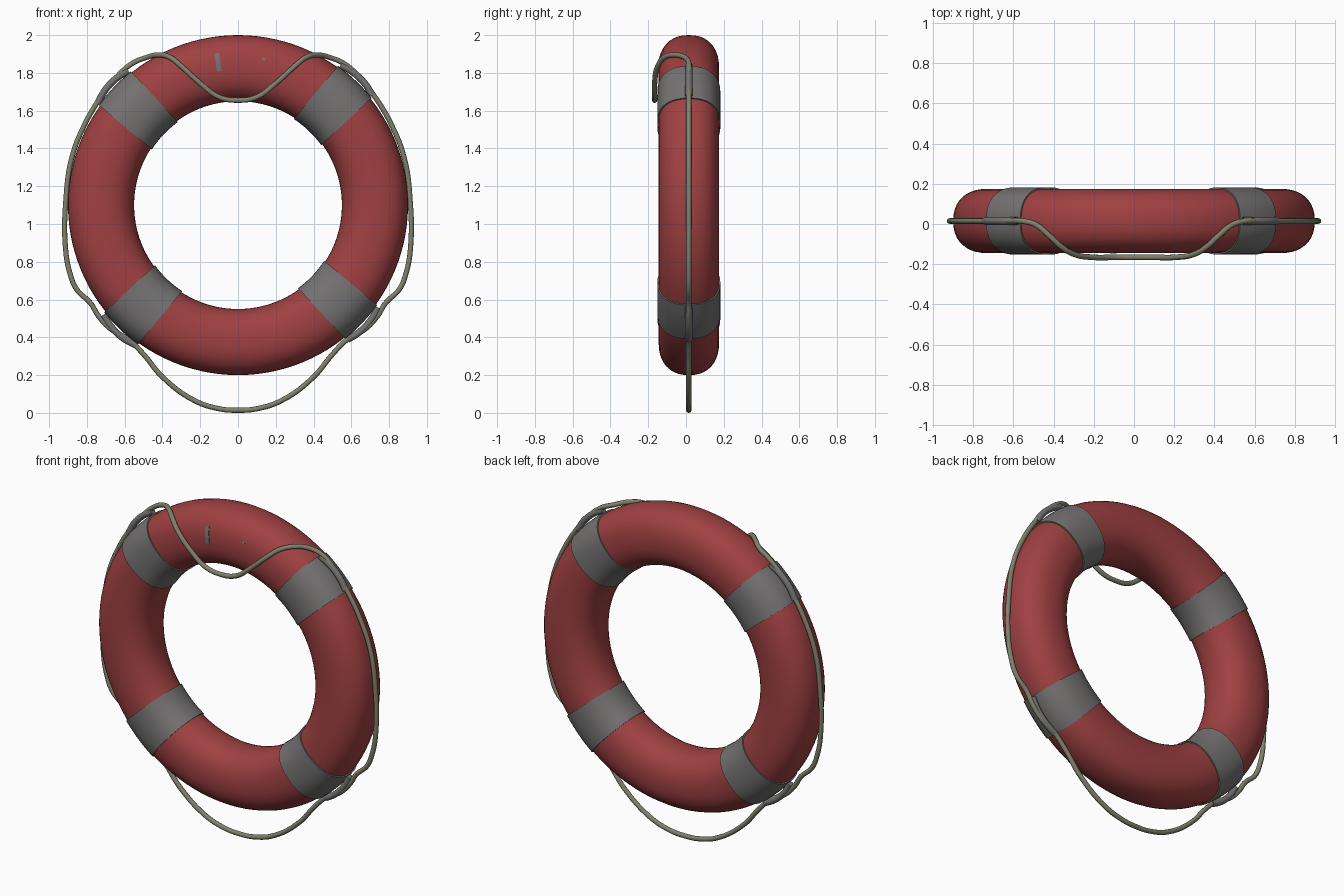
import bpy, bmesh, math
from math import sin, cos, pi, radians

if "Cube" in bpy.data.objects:
    bpy.data.objects.remove(bpy.data.objects["Cube"])

RC, RA, RB = 0.725, 0.175, 0.16      # ring radius, section half sizes
YC, ZC = 0.015, 1.10                 # ring centre


def material(name, col):
    m = bpy.data.materials.new(name)
    m.diffuse_color = (*col, 1)
    m.use_nodes = True
    m.node_tree.nodes["Principled BSDF"].inputs["Base Color"].default_value = m.diffuse_color
    return m


RED = material("red", (0.35, 0.052, 0.054))
GREY = material("grey", (0.175, 0.17, 0.168))
ROPE = material("olive rope", (0.215, 0.22, 0.15))


def power(v):
    return math.copysign(abs(v) ** (2 / 2.3), v)


def section(phi, off=0.0):
    """Rounded section: returns radius from ring axis and y."""
    return RC + (RA + off) * power(cos(phi)), YC + (RB + off) * power(sin(phi))


def finish(ob, mat):
    ob.data.materials.append(mat)
    bpy.ops.object.select_all(action='DESELECT')
    ob.select_set(True)
    bpy.context.view_layer.objects.active = ob
    bpy.ops.object.shade_smooth_by_angle(angle=radians(40))


def sheet(name, mat, rows, close_u, close_v):
    """Quad skin through rows of points."""
    bm = bmesh.new()
    g = [[bm.verts.new(p) for p in row] for row in rows]
    nu, nv = len(g), len(g[0])
    for i in range(nu if close_u else nu - 1):
        for j in range(nv if close_v else nv - 1):
            k, l = (i + 1) % nu, (j + 1) % nv
            bm.faces.new((g[i][j], g[i][l], g[k][l], g[k][j]))
    bmesh.ops.recalc_face_normals(bm, faces=bm.faces)
    # open sheets must face away from the ring's core circle
    f = bm.faces[len(bm.faces) // 2] if not bm.faces.ensure_lookup_table() else None
    c = f.calc_center_median()
    core = c.copy()
    core.y = 0
    core.z -= ZC
    core = core.normalized() * RC
    core.y, core.z = YC, core.z + ZC
    if f.normal.dot(c - core) < 0:
        bmesh.ops.reverse_faces(bm, faces=bm.faces)
    me = bpy.data.meshes.new(name)
    bm.to_mesh(me)
    bm.free()
    ob = bpy.data.objects.new(name, me)
    bpy.context.collection.objects.link(ob)
    finish(ob, mat)
    return ob


def polar(r, a, y):
    return (r * cos(a), y, ZC + r * sin(a))


# Red ring
N, M = 112, 40
rows = []
for i in range(N):
    row = []
    for j in range(M):
        r, y = section(2 * pi * j / M)
        row.append(polar(r, 2 * pi * i / N, y))
    rows.append(row)
sheet("float_ring", RED, rows, True, True)


def wrap(name, angle, half, phi0, phi1, n, off, closed):
    """Strip on the ring surface with nearly parallel edges, ends tucked in."""
    rows = []
    steps = [(-1, -0.008)] + [(-1 + k / 4, off) for k in range(9)] + [(1, -0.008)]
    for t, o in steps:
        row = []
        for j in range(n if closed else n + 1):
            r, y = section(phi0 + (phi1 - phi0) * j / n, o)
            w = half * (1 + 0.2 * (r - RC) / RA * 0.5)
            row.append(polar(r, angle + t * w / r, y))
        rows.append(row)
    return sheet(name, mat=GREY, rows=rows, close_u=False, close_v=closed)


def tube(name, pts, radius, mat, cyclic):
    cu = bpy.data.curves.new(name, 'CURVE')
    cu.dimensions = '3D'
    cu.bevel_depth = radius
    cu.bevel_resolution = 3
    cu.resolution_u = 6
    cu.use_fill_caps = True
    s = cu.splines.new('BEZIER')
    s.bezier_points.add(len(pts) - 1)
    for b, p in zip(s.bezier_points, pts):
        b.co = p
        b.handle_left_type = b.handle_right_type = 'AUTO'
    s.use_cyclic_u = cyclic
    ob = bpy.data.objects.new(name, cu)
    bpy.context.collection.objects.link(ob)
    bpy.ops.object.select_all(action='DESELECT')
    ob.select_set(True)
    bpy.context.view_layer.objects.active = ob
    bpy.ops.object.convert(target='MESH')
    finish(bpy.context.object, mat)


# Grey bands, each with a sleeve that holds the rope
bands = {"upper_right": 46.5, "upper_left": 136.5, "lower_left": 226.5, "lower_right": 316.5}
for key, deg in bands.items():
    a = radians(deg)
    wrap("band_" + key, a, 0.112, 0, 2 * pi, M, 0.007, True)
    pts = [polar(0.932 - 0.014 * abs(t) ** 2, a + t * radians(7.3), YC)
           for t in (-1, -0.5, 0, 0.5, 1)]
    tube("rope_sleeve_" + key, pts, 0.019, GREY, False)

# Small plain marks on the front
wrap("front_mark_left", radians(98), 0.012, radians(-92), radians(-64), 6, 0.003, False)
wrap("front_mark_right", radians(80), 0.007, radians(-76), radians(-71), 2, 0.003, False)

# Rope: right half from top front drape to bottom loop, mirrored to the left
half = [(0, -.166, 1.655), (.1, -.166, 1.672), (.2, -.166, 1.745), (.3, -.15, 1.835),
        (.36, -.115, 1.882), (.42, -.06, 1.895), (.49, -.003, 1.88), (.56, YC, 1.85),
        (.645, YC, 1.775), (.72, YC, 1.68), (.81, YC, 1.53), (.88, YC, 1.35),
        (.911, YC, 1.13), (.913, YC, .87), (.89, YC, .74), (.855, YC, .655),
        (.78, YC, .58), (.74, YC, .515), (.675, YC, .445), (.58, YC, .39),
        (.5, YC, .31), (.4, YC, .19), (.23, YC, .065), (.1, YC, .022), (0, YC, .014)]
left = [(-x, y, z) for x, y, z in reversed(half[1:-1])]
tube("grab_rope", half + left, 0.014, ROPE, True)
